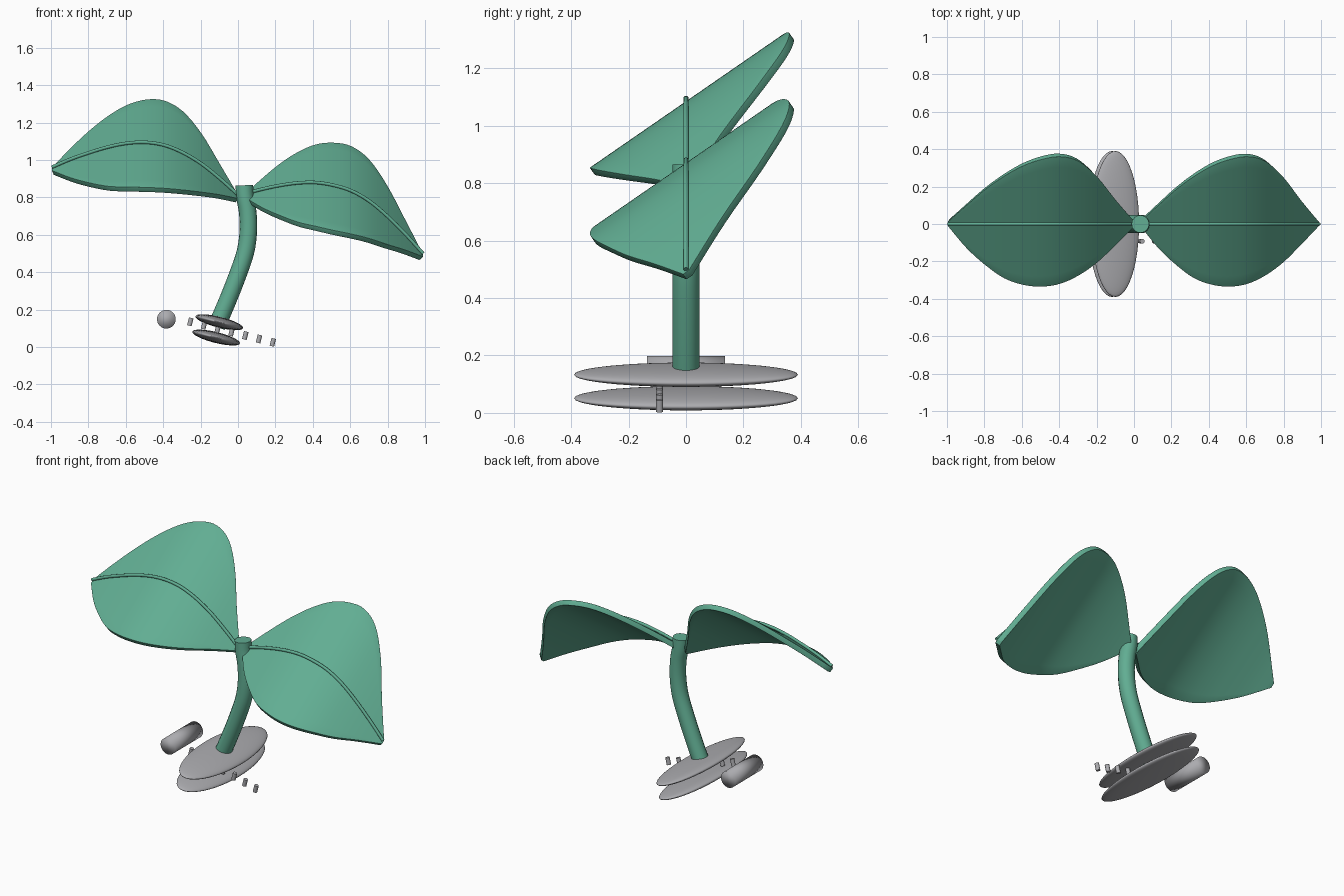
import bpy, bmesh, math
from mathutils import Matrix, Vector

if "Cube" in bpy.data.objects:
    bpy.data.objects.remove(bpy.data.objects["Cube"])


def material(name, rgb):
    m = bpy.data.materials.new(name)
    m.diffuse_color = (*rgb, 1)
    m.use_nodes = True
    m.node_tree.nodes["Principled BSDF"].inputs["Base Color"].default_value = m.diffuse_color
    return m


GREEN = material("leaf green", (0.12, 0.42, 0.29))
GREY = material("light grey", (0.41, 0.41, 0.43))
TILT = math.radians(14)


def spline(values, t):
    """Smooth value at t (0..1) through evenly spaced values."""
    n = len(values) - 1
    i = min(int(t * n), n - 1)
    f = t * n - i
    b, c = values[i], values[i + 1]
    a = values[i - 1] if i > 0 else 2 * b - c
    d = values[i + 2] if i + 2 <= n else 2 * c - b
    return b + 0.5 * f * (c - a + f * (2 * a - 5 * b + 4 * c - d + f * (3 * (b - c) + d - a)))


def activate(ob):
    bpy.ops.object.select_all(action='DESELECT')
    ob.select_set(True)
    bpy.context.view_layer.objects.active = ob


def add_mesh(name, bm, mat, angle=40):
    me = bpy.data.meshes.new(name)
    bm.to_mesh(me)
    bm.free()
    ob = bpy.data.objects.new(name, me)
    bpy.context.collection.objects.link(ob)
    me.materials.append(mat)
    activate(ob)
    bpy.ops.object.shade_smooth_by_angle(angle=math.radians(angle))
    return ob


def tube(name, points, radius, mat):
    cu = bpy.data.curves.new(name, 'CURVE')
    cu.dimensions = '3D'
    cu.bevel_depth = radius
    cu.bevel_resolution = 6
    cu.use_fill_caps = True
    sp = cu.splines.new('POLY')
    sp.points.add(len(points) - 1)
    for p, co in zip(sp.points, points):
        p.co = (*co, 1)
    ob = bpy.data.objects.new(name, cu)
    bpy.context.collection.objects.link(ob)
    cu.materials.append(mat)
    activate(ob)
    bpy.ops.object.convert(target='MESH')
    bpy.ops.object.shade_smooth_by_angle(angle=math.radians(50))
    return ob


# Leaf outline half-widths from left tip to right tip, towards back and front
BACK = [.012, .10, .185, .255, .31, .345, .36, .335, .25, .125, .01]
FRONT = [.012, .13, .22, .29, .325, .335, .32, .275, .205, .11, .01]
SLOPE = 0.69


def leaf(side, x0, x1, arch):
    nu, nv = 40, 12
    bm = bmesh.new()
    rows = []
    for i in range(nu + 1):
        t = i / nu
        back, front = spline(BACK, t), spline(FRONT, t)
        row = []
        for j in range(nv + 1):
            y = -front + (back + front) * j / nv
            row.append(bm.verts.new((x0 + (x1 - x0) * t, y, spline(arch, t) + SLOPE * y)))
        rows.append(row)
    for a, b in zip(rows, rows[1:]):
        for j in range(nv):
            bm.faces.new((a[j], b[j], b[j + 1], a[j + 1]))
    ob = add_mesh(side + "_leaf", bm, GREEN, 60)
    # thick blade with a rounded rim
    sol = ob.modifiers.new("thickness", 'SOLIDIFY')
    sol.thickness, sol.offset = 0.03, -1
    bev = ob.modifiers.new("round rim", 'BEVEL')
    bev.width, bev.segments = 0.011, 3
    bev.limit_method, bev.angle_limit = 'ANGLE', math.radians(50)
    # raised midrib
    pts = [(x0 + (x1 - x0) * k / 40, 0, spline(arch, k / 40) + 0.01) for k in range(41)]
    tube(side + "_midrib", pts, 0.009, GREEN)


leaf("left", -0.995, 0.005,
     [.952, .995, 1.03, 1.06, 1.08, 1.085, 1.07, 1.03, .97, .89, .80])
leaf("right", 0.035, 0.99,
     [.81, .835, .855, .868, .87, .855, .825, .77, .69, .595, .49])

# Curved stem
sx = [-.115, -.055, 0, .04, .055, .052, .038, .034]
sz = [.11, .25, .39, .51, .62, .72, .80, .865]
tube("stem", [(spline(sx, k / 28), 0, spline(sz, k / 28)) for k in range(29)], 0.047, GREEN)

# Two tilted flattened discs at the foot
for name, x, z in (("upper_disc", -.10, .133), ("lower_disc", -.117, .051)):
    bm = bmesh.new()
    bmesh.ops.create_uvsphere(
        bm, u_segments=48, v_segments=24, radius=1,
        matrix=Matrix.Translation((x, 0, z)) @ Matrix.Rotation(TILT, 4, 'Y')
        @ Matrix.Diagonal((.131, .39, .029, 1)))
    add_mesh(name, bm, GREY, 180)

# Row of small pegs running down to the right
for k in range(7):
    bm = bmesh.new()
    bmesh.ops.create_cone(
        bm, cap_ends=True, segments=16, radius1=.0125, radius2=.0125, depth=.043,
        matrix=Matrix.Translation((-.255 + .0735 * k, -.092, .135 - .0183 * k))
        @ Matrix.Rotation(TILT, 4, 'Y'))
    add_mesh("peg_%d" % (k + 1), bm, GREY)

# Loose roller lying front to back
bm = bmesh.new()
bmesh.ops.create_cone(
    bm, cap_ends=True, segments=32, radius1=.05, radius2=.05, depth=.27,
    matrix=Matrix.Translation((-.383, 0, .149)) @ Matrix.Rotation(math.pi / 2, 4, 'X'))
add_mesh("roller", bm, GREY, 180)
